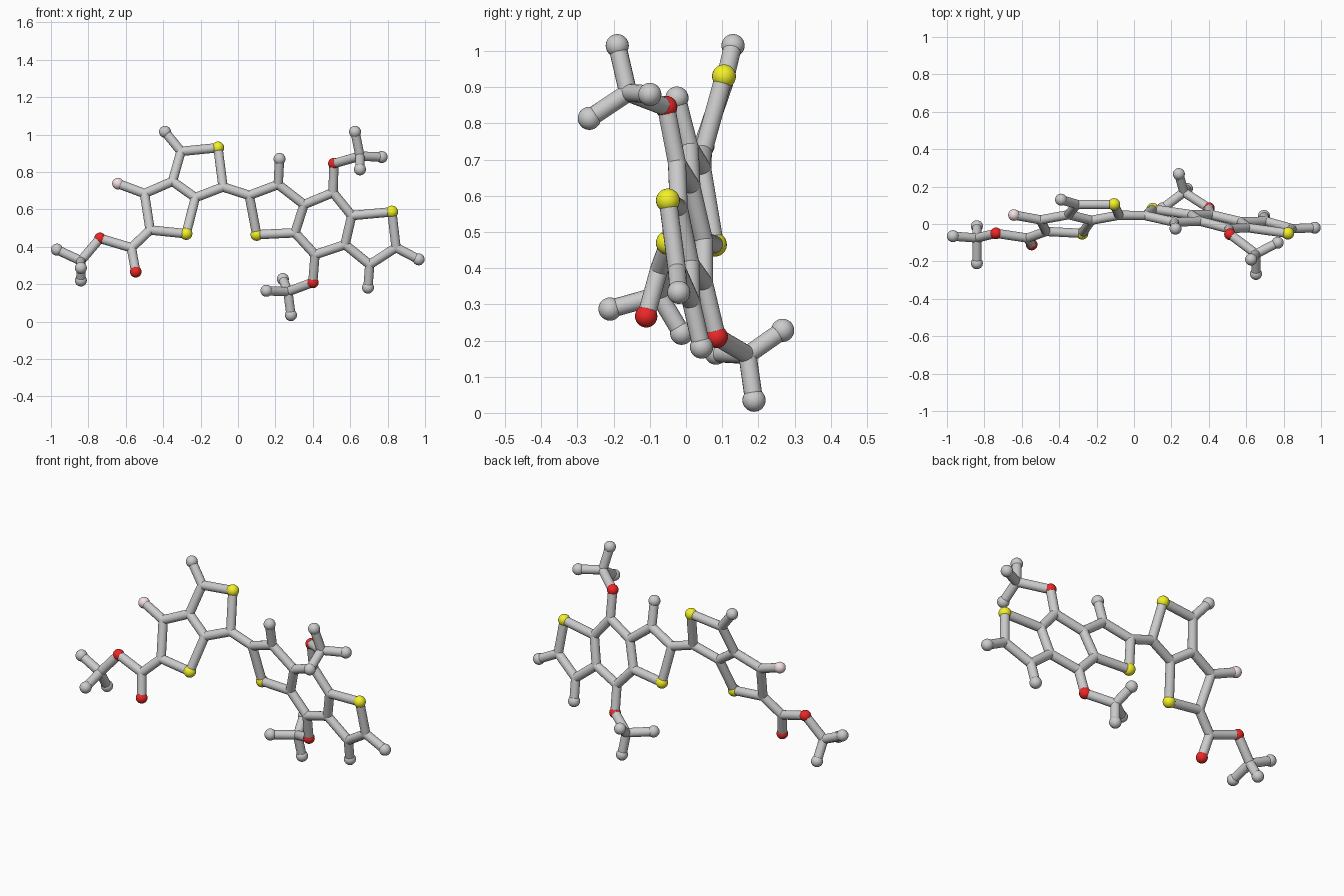
import bpy, bmesh
from mathutils import Vector, Matrix

if "Cube" in bpy.data.objects:
    bpy.data.objects.remove(bpy.data.objects["Cube"])

BOND_R = 0.025

def material(name, rgb):
    m = bpy.data.materials.new(name)
    m.diffuse_color = (*rgb, 1)
    m.use_nodes = True
    m.node_tree.nodes["Principled BSDF"].inputs["Base Color"].default_value = m.diffuse_color
    return m

# ball kinds by first letter: radius, plain name, material
KINDS = {
    "C": (BOND_R, None, None),
    "H": (0.032, None, None),
    "S": (0.033, "yellow_ball", material("yellow", (0.9, 0.88, 0.02))),
    "O": (0.031, "red_ball", material("red", (0.85, 0.02, 0.02))),
    "F": (0.031, "pink_ball", material("pink", (0.9, 0.74, 0.76))),
}

def ball(bm, p, r):
    bmesh.ops.create_uvsphere(bm, u_segments=24, v_segments=14, radius=r,
                              matrix=Matrix.Translation(p))

def stick(bm, a, b):
    d = b - a
    m = Matrix.Translation((a + b) / 2) @ d.to_track_quat('Z', 'Y').to_matrix().to_4x4()
    bmesh.ops.create_cone(bm, cap_ends=True, segments=18, radius1=BOND_R,
                          radius2=BOND_R, depth=d.length, matrix=m)

def make_object(name, bm, mat=None):
    me = bpy.data.meshes.new(name)
    bm.to_mesh(me)
    bm.free()
    ob = bpy.data.objects.new(name, me)
    bpy.context.collection.objects.link(ob)
    if mat:
        me.materials.append(mat)
    for p in me.polygons:
        p.use_smooth = len(p.vertices) <= 4

placed = {}

def fragment(name, atoms, chains):
    """Grey frame of sticks and joints, plus one object per coloured ball."""
    frame = bmesh.new()
    for key, xyz in atoms.items():
        p = placed[key] = Vector(xyz)
        r, label, mat = KINDS[key[0]]
        if mat:
            bm = bmesh.new()
            ball(bm, p, r)
            make_object(f"{label}_{key[1:]}", bm, mat)
        else:
            ball(frame, p, r)
    for chain in chains:
        keys = chain.split()
        for a, b in zip(keys, keys[1:]):
            stick(frame, placed[a], placed[b])
    make_object(name, frame)

# left pair of fused five-sided rings
fragment("left_double_ring", {
    "H1": (-0.39, 0.13, 1.015), "C2": (-0.305, 0.105, 0.91),
    "S1": (-0.107, 0.105, 0.93), "C3": (-0.08, 0.047, 0.72),
    "C4": (-0.228, 0.02, 0.663), "C5": (-0.35, 0.05, 0.75),
    "C6": (-0.50, 0.022, 0.685), "F1": (-0.642, 0.048, 0.738),
    "C7": (-0.47, -0.04, 0.49), "S2": (-0.277, -0.05, 0.47),
}, ["H1 C2 S1 C3 C4 C5 C2", "C5 C6 C7 S2 C4", "C6 F1"])

# side branch at the far left
fragment("left_branch", {
    "C8": (-0.57, -0.075, 0.395), "O1": (-0.547, -0.11, 0.267),
    "O2": (-0.738, -0.05, 0.445), "C9": (-0.84, -0.075, 0.325),
    "H2": (-0.968, -0.065, 0.385), "H3": (-0.84, -0.21, 0.287),
    "H4": (-0.84, -0.012, 0.22),
}, ["C7 C8 O2 C9 H2", "C8 O1", "H3 C9 H4"])

# right triple ring: five-, six- and five-sided
fragment("right_triple_ring", {
    "C10": (0.06, 0.045, 0.675), "S3": (0.10, 0.08, 0.465),
    "C11": (0.305, 0.05, 0.475), "C12": (0.353, 0.015, 0.626),
    "C13": (0.215, 0.01, 0.733), "H5": (0.222, -0.025, 0.87),
    "C14": (0.508, -0.025, 0.69), "C15": (0.608, -0.02, 0.567),
    "C16": (0.572, 0.012, 0.412), "C17": (0.412, 0.05, 0.358),
    "S4": (0.823, -0.05, 0.587), "C18": (0.845, -0.025, 0.396),
    "C19": (0.704, 0.015, 0.305), "H6": (0.966, -0.02, 0.333),
    "H7": (0.695, 0.043, 0.182),
}, ["C3 C10 S3 C11 C12 C13 C10", "C13 H5", "C12 C14 C15 C16 C17 C11",
    "C15 S4 C18 C19 C16", "C18 H6", "C19 H7"])

# upper and lower side branches
fragment("upper_branch", {
    "O3": (0.513, -0.055, 0.845), "C20": (0.652, -0.16, 0.885),
    "H8": (0.626, -0.19, 1.015), "H9": (0.768, -0.10, 0.88),
    "H10": (0.652, -0.267, 0.814),
}, ["C14 O3 C20 H8", "H9 C20 H10"])

fragment("lower_branch", {
    "O4": (0.40, 0.085, 0.21), "C21": (0.267, 0.17, 0.16),
    "H11": (0.152, 0.083, 0.165), "H12": (0.24, 0.267, 0.228),
    "H13": (0.283, 0.188, 0.035),
}, ["C17 O4 C21 H11", "H12 C21 H13"])
